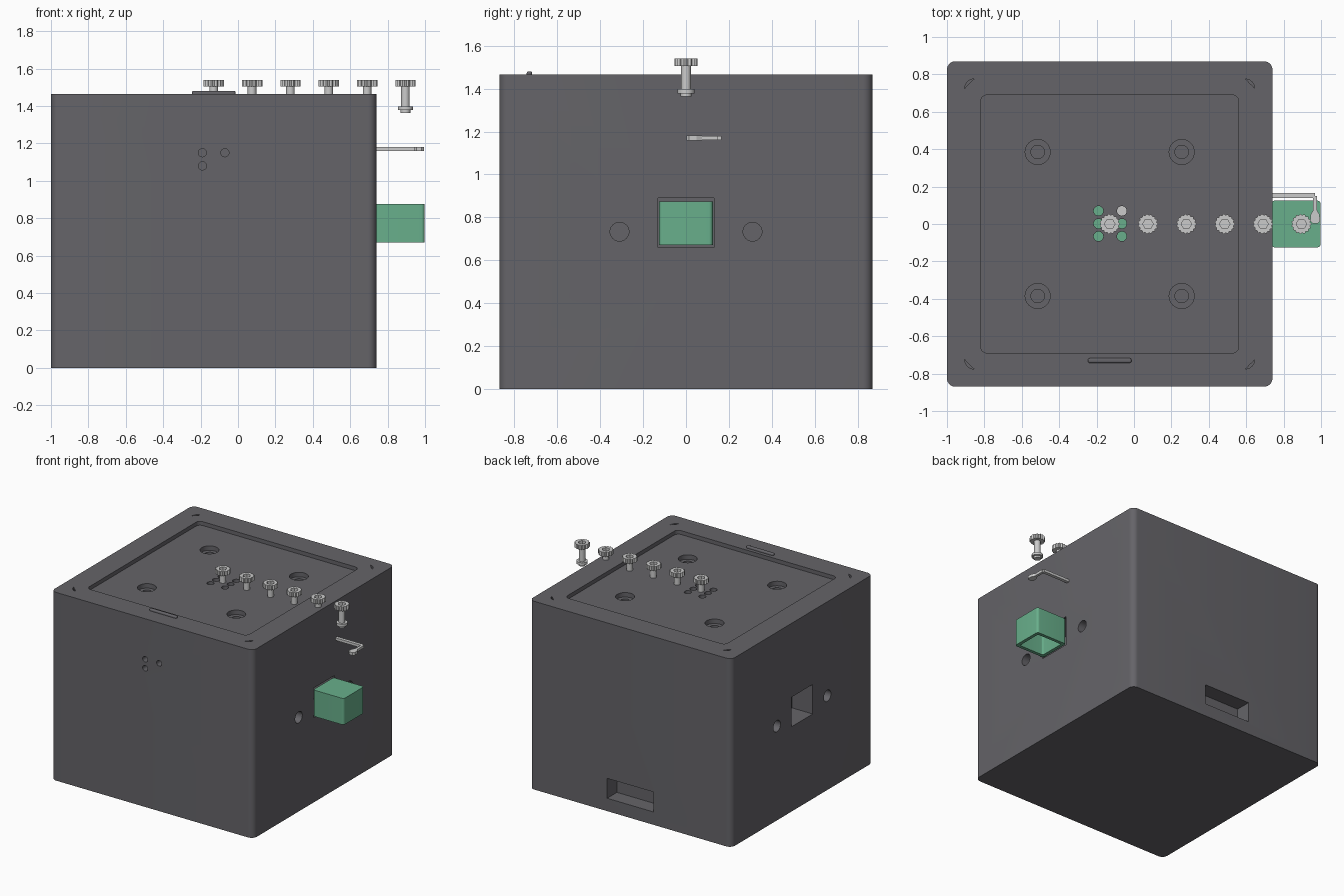
import bpy, bmesh
from math import pi, sin, cos

cube = bpy.data.objects.get("Cube")
if cube:
    bpy.data.objects.remove(cube, do_unlink=True)


def material(name, rgb):
    m = bpy.data.materials.new(name)
    m.use_nodes = True
    m.diffuse_color = (*rgb, 1)
    m.node_tree.nodes["Principled BSDF"].inputs["Base Color"].default_value = (*rgb, 1)
    return m


GREY = material("dark grey", (0.13, 0.127, 0.14))
GREEN = material("soft green", (0.14, 0.43, 0.26))
STEEL = material("light steel", (0.60, 0.60, 0.60))


def circle(cx, cy, r, n=32):
    return [(cx + r * cos(2 * pi * i / n), cy + r * sin(2 * pi * i / n)) for i in range(n)]


def rounded_rect(x0, x1, y0, y1, r, n=8):
    pts = []
    for k, (cx, cy) in enumerate([(x1 - r, y1 - r), (x0 + r, y1 - r), (x0 + r, y0 + r), (x1 - r, y0 + r)]):
        for i in range(n + 1):
            a = pi / 2 * (k + i / n)
            pts.append((cx + r * cos(a), cy + r * sin(a)))
    return pts


def rect(x0, x1, y0, y1):
    return [(x0, y0), (x1, y0), (x1, y1), (x0, y1)]


def prism(name, pts, w0, w1, mat, axis="z"):
    """Extrude a 2D outline between two positions on an axis."""
    place = {"z": lambda u, v, w: (u, v, w),
             "x": lambda u, v, w: (w, u, v),
             "y": lambda u, v, w: (u, w, v)}[axis]
    bm = bmesh.new()
    low = [bm.verts.new(place(u, v, w0)) for u, v in pts]
    high = [bm.verts.new(place(u, v, w1)) for u, v in pts]
    bm.faces.new(low)
    bm.faces.new(high)
    for i in range(len(pts)):
        j = (i + 1) % len(pts)
        bm.faces.new((low[i], low[j], high[j], high[i]))
    bmesh.ops.recalc_face_normals(bm, faces=bm.faces)
    mesh = bpy.data.meshes.new(name)
    bm.to_mesh(mesh)
    bm.free()
    mesh.materials.append(mat)
    ob = bpy.data.objects.new(name, mesh)
    bpy.context.collection.objects.link(ob)
    return ob


def select(ob):
    bpy.ops.object.select_all(action="DESELECT")
    ob.select_set(True)
    bpy.context.view_layer.objects.active = ob


def cut(ob, cutter, operation="DIFFERENCE"):
    mod = ob.modifiers.new("cut", "BOOLEAN")
    mod.operation = operation
    mod.solver = "EXACT"
    mod.object = cutter
    select(ob)
    bpy.ops.object.modifier_apply(modifier=mod.name)
    bpy.data.objects.remove(cutter, do_unlink=True)


def smooth(ob):
    select(ob)
    bpy.ops.object.shade_smooth_by_angle(angle=0.6)


# Main housing with a shallow tray in its lid
MID, TOP, FLOOR = -0.13, 1.465, 1.435
body = prism("housing", rounded_rect(-1, 0.74, -0.87, 0.87, 0.045), 0, TOP, GREY)


def hole(pts, w0, w1, axis="z"):
    cut(body, prism("cutter", pts, w0, w1, GREY, axis))


hole(rounded_rect(-0.82, 0.56, -0.69, 0.69, 0.035), FLOOR, TOP + 0.1)

# Counterbored mounting holes
for x in (MID - 0.385, MID + 0.385):
    for y in (-0.385, 0.385):
        hole(circle(x, y, 0.067), FLOOR - 0.035, TOP + 0.1)
        hole(circle(x, y, 0.036), FLOOR - 0.15, TOP + 0.1)

# Indicator holes with coloured inserts
for x in (-0.19, -0.065):
    for y in (-0.066, 0.002, 0.07):
        hole(circle(x, y, 0.026, 20), 1.25, TOP + 0.1)
        steel = x > -0.1 and y > 0.05
        prism("indicator_insert", circle(x, y, 0.026, 20), 1.25, 1.258, STEEL if steel else GREEN)

# Crescent finger marks in the lid corners
for sx in (-1, 1):
    for sy in (-1, 1):
        cx, cy = MID + sx * 0.725, sy * 0.725
        arc = [pi / 2 * i / 8 for i in range(9)]
        outer = [(cx + sx * 0.05 * cos(a), cy + sy * 0.05 * sin(a)) for a in arc]
        inner = [(cx + sx * (0.05 - 0.014 * sin(2 * a)) * cos(a),
                  cy + sy * (0.05 - 0.014 * sin(2 * a)) * sin(a)) for a in arc[-2:0:-1]]
        hole(outer + inner, TOP - 0.03, TOP + 0.1)

# Front holes
for x, z in ((-0.19, 1.15), (-0.07, 1.15), (-0.19, 1.08)):
    hole(circle(x, z, 0.022, 20), -1, -0.75, "y")

# Side windows and round holes, on both sides
for w0, w1 in ((-1.1, -0.82), (0.56, 0.84)):
    hole(rect(-0.13, 0.13, 0.66, 0.89), w0, w1, "x")
    for y in (-0.31, 0.31):
        hole(circle(y, 0.733, 0.044), w0, w1, "x")

# Rear slot
hole(rect(MID - 0.2, MID + 0.2, 0.1, 0.255), 0.75, 1, "y")
smooth(body)

# Raised grip bar on the lid edge
bar = prism("grip_bar", rounded_rect(-0.247, -0.013, -0.743, -0.717, 0.0125), TOP - 0.01, 1.48, GREY)
bevel = bar.modifiers.new("round", "BEVEL")
bevel.width, bevel.segments = 0.008, 3
smooth(bar)

# Hollow button cap, open underneath
cap = prism("button_cap", rounded_rect(0.735, 0.998, -0.125, 0.125, 0.018), 0.67, 0.875, GREEN)
cut(cap, prism("cutter", rounded_rect(0.76, 0.973, -0.1, 0.1, 0.012), 0.6, 0.85, GREEN))
smooth(cap)


# Knurled socket screws with a nut near the tip
def screw(x):
    n = 60
    knurl = []
    for i in range(n):
        a = 2 * pi * i / n
        r = 0.051 + 0.004 * cos(15 * a)
        knurl.append((x + r * cos(a), r * sin(a)))
    head = prism("screw_head", knurl, 1.505, 1.54, STEEL)
    cut(head, prism("cutter", circle(x, 0, 0.028, 6), 1.515, 1.6, STEEL))
    smooth(head)
    for name, r, z0, z1, sides in (("screw_shank", 0.023, 1.39, 1.51, 24),
                                   ("screw_nut", 0.04, 1.378, 1.398, 24),
                                   ("screw_tip", 0.026, 1.363, 1.38, 24)):
        smooth(prism(name, circle(x, 0, r, sides), z0, z1, STEEL))


for i in range(6):
    screw(MID + 0.205 * i)

# Flat angled key: long arm, short arm and widened tip
Z0, Z1 = 1.16, 1.18
prism("key_long_arm", rect(0.6, 0.968, 0.14, 0.165), Z0, Z1, STEEL)
prism("key_short_arm", rect(0.958, 0.978, 0.03, 0.15), Z0, Z1, STEEL)
tip = [(0.958, 0.075), (0.945, 0.05), (0.942, 0.015), (0.955, 0.003),
       (0.982, 0.003), (0.995, 0.015), (0.992, 0.05), (0.978, 0.075)]
prism("key_tip", tip, Z0 - 0.001, Z1 + 0.001, STEEL)
